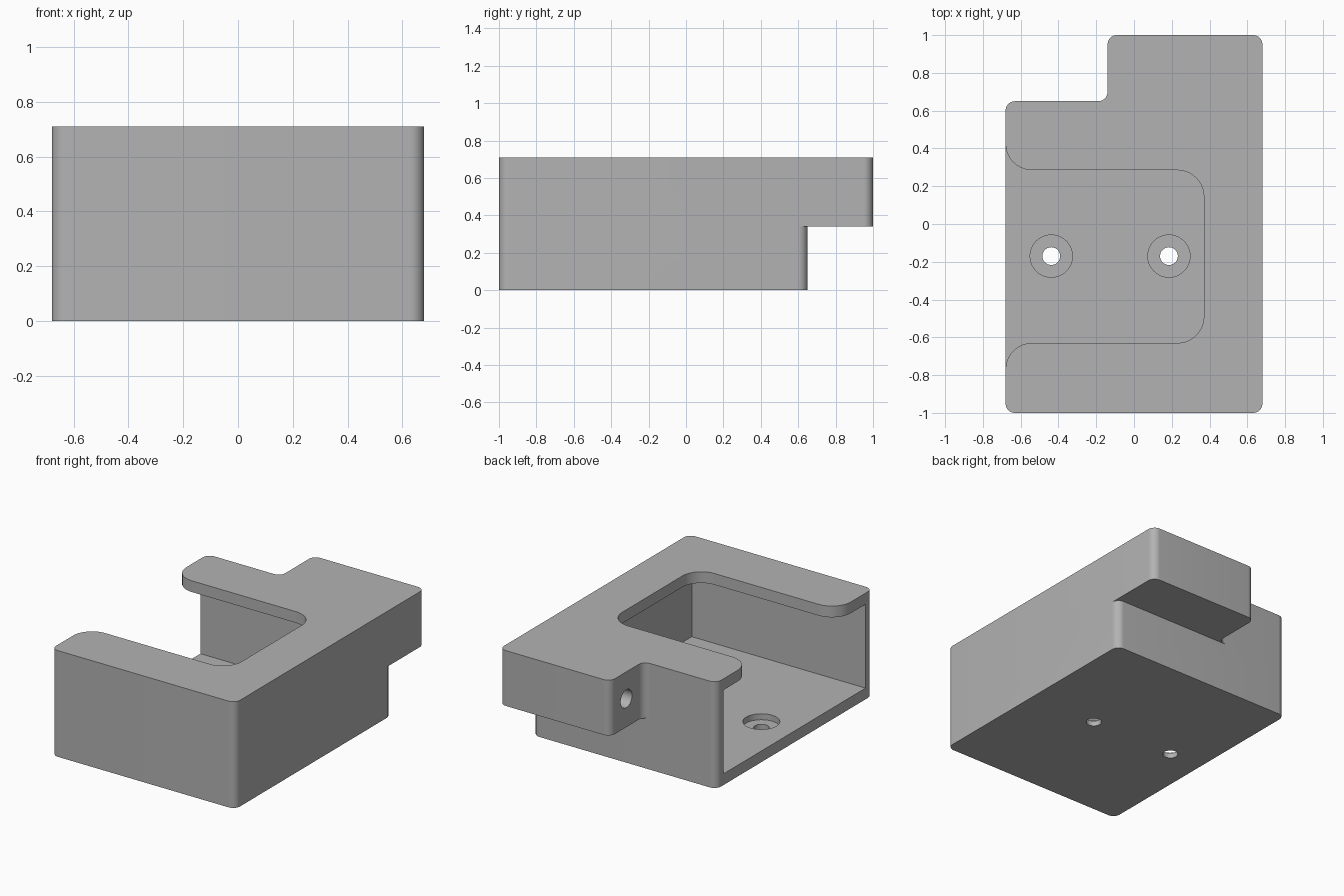
import bpy
import bmesh
from math import pi, cos, sin
from mathutils import Vector, Matrix

cube = bpy.data.objects.get("Cube")
if cube:
    bpy.data.objects.remove(cube, do_unlink=True)

gray = bpy.data.materials.new("plain gray")
gray.use_nodes = True
color = (0.45, 0.45, 0.45, 1)
gray.diffuse_color = color
gray.node_tree.nodes["Principled BSDF"].inputs["Base Color"].default_value = color


def rounded(corners, steps=10):
    """Outline from (x, y, radius) corners, each replaced by a tangent arc."""
    outline = []
    for i, (x, y, r) in enumerate(corners):
        p = Vector((x, y))
        if r == 0:
            outline.append(p)
            continue
        a = (Vector(corners[i - 1][:2]) - p).normalized()
        b = (Vector(corners[(i + 1) % len(corners)][:2]) - p).normalized()
        center = p + (a + b) * r
        for k in range(steps + 1):
            t = k / steps * pi / 2
            outline.append(center - b * r * cos(t) - a * r * sin(t))
    return outline


def add_object(name, bm):
    bmesh.ops.recalc_face_normals(bm, faces=bm.faces)
    mesh = bpy.data.meshes.new(name)
    bm.to_mesh(mesh)
    bm.free()
    mesh.materials.append(gray)
    obj = bpy.data.objects.new(name, mesh)
    bpy.context.collection.objects.link(obj)
    return obj


def prism(name, outline, z0, z1):
    bm = bmesh.new()
    face = bm.faces.new([bm.verts.new((p.x, p.y, z0)) for p in outline])
    side = bmesh.ops.extrude_face_region(bm, geom=[face])["geom"]
    verts = [g for g in side if isinstance(g, bmesh.types.BMVert)]
    bmesh.ops.translate(bm, vec=(0, 0, z1 - z0), verts=verts)
    return add_object(name, bm)


def cylinder(name, center, radius, depth, axis="Z"):
    bm = bmesh.new()
    turn = Matrix.Rotation(pi / 2, 4, "Y") if axis == "X" else Matrix()
    bmesh.ops.create_cone(bm, cap_ends=True, segments=48, radius1=radius,
                          radius2=radius, depth=depth,
                          matrix=Matrix.Translation(center) @ turn)
    return add_object(name, bm)


def combine(target, tool, operation):
    mod = target.modifiers.new(tool.name, "BOOLEAN")
    mod.operation = operation
    mod.solver = "EXACT"
    mod.object = tool
    tool.hide_render = True
    bpy.context.view_layer.objects.active = target
    bpy.ops.object.modifier_apply(modifier=mod.name)
    bpy.data.objects.remove(tool, do_unlink=True)


W, BACK, STEP, TOP, R = 0.68, 0.65, 0.34, 0.71, 0.05
WALL = 0.075

# Lower box and the wider upper part with its overhanging rear lobe
housing = prism("housing", rounded([(-W, -1, R), (W, -1, R), (W, BACK, R), (-W, BACK, R)]), 0, STEP)
upper = prism("upper_part", rounded([(-W, -1, R), (W, -1, R), (W, 1, R), (-0.14, 1, R),
                                     (-0.14, BACK, R), (-W, BACK, R)]), STEP, TOP)
combine(housing, upper, "UNION")

# Inner chamber, open on one side
chamber = prism("chamber", rounded([(-1, -1 + WALL, 0), (W - WALL, -1 + WALL, 0),
                                    (W - WALL, BACK - WALL, 0), (-1, BACK - WALL, 0)]),
                WALL, TOP - WALL)
combine(housing, chamber, "DIFFERENCE")

# Slot in the roof, flared at its mouth
F = 0.14
slot = prism("roof_slot", rounded([(-1, -0.63 - F, 0), (-W, -0.63 - F, 0), (-W, -0.63, F),
                                   (0.37, -0.63, F), (0.37, 0.285, F), (-W, 0.285, F),
                                   (-W, 0.285 + F, 0), (-1, 0.285 + F, 0)]),
             TOP - WALL - 0.1, TOP + 0.1)
combine(housing, slot, "DIFFERENCE")

# Counterbored screw holes in the floor
for x in (-0.438, 0.185):
    combine(housing, cylinder("screw_hole", (x, -0.17, 0), 0.047, 0.4), "DIFFERENCE")
    combine(housing, cylinder("counterbore", (x, -0.17, WALL - 0.04 + 0.1), 0.112, 0.2), "DIFFERENCE")

# Blind side hole in the rear lobe
combine(housing, cylinder("side_hole", (-0.14, 0.83, 0.53), 0.06, 0.9, "X"), "DIFFERENCE")

bpy.ops.object.select_all(action="DESELECT")
housing.select_set(True)
bpy.context.view_layer.objects.active = housing
bpy.ops.object.shade_smooth_by_angle(angle=pi / 6)
